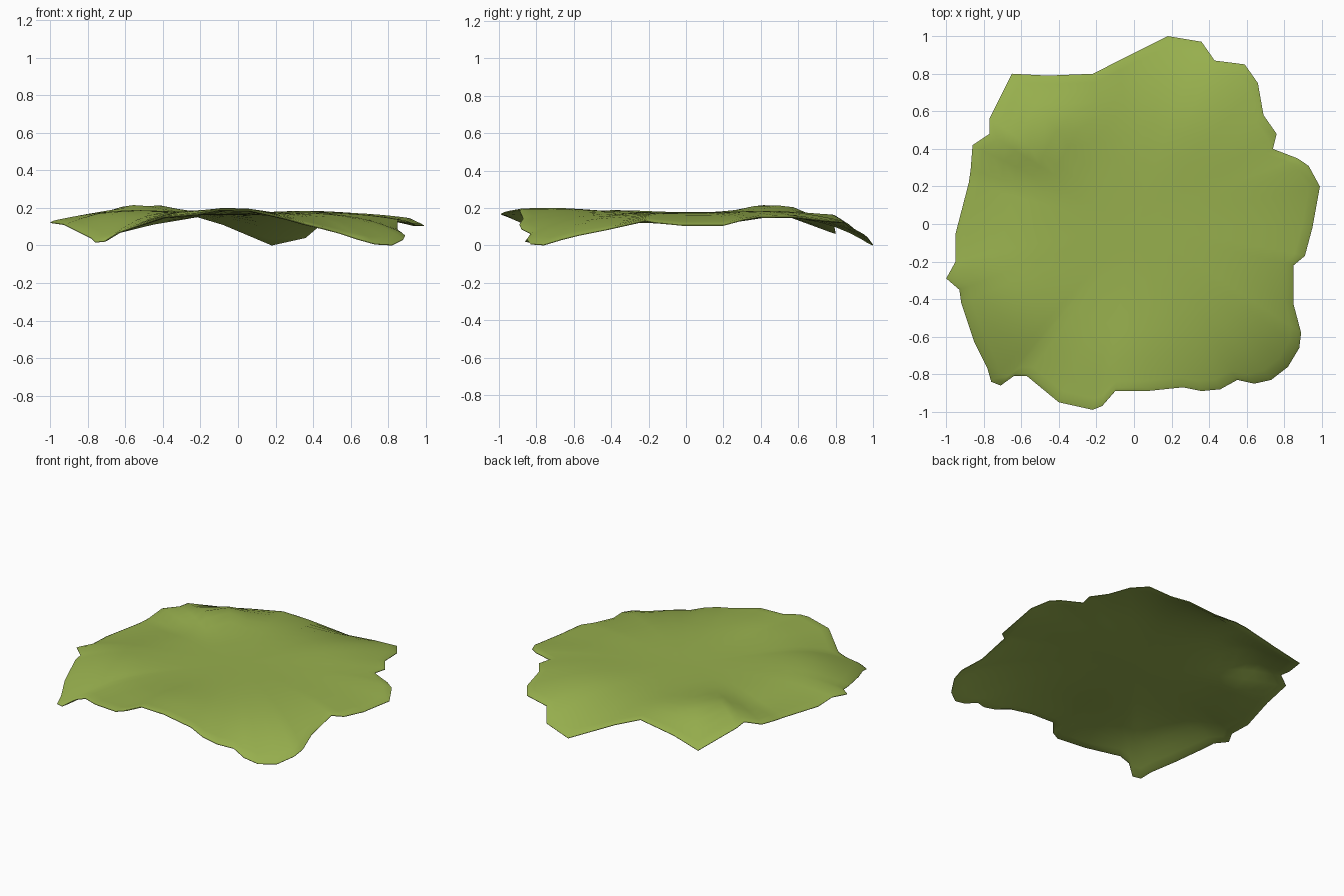
import bpy, bmesh, math

if "Cube" in bpy.data.objects:
    bpy.data.objects.remove(bpy.data.objects["Cube"])

# Ragged leaf rim, clockwise from the back lip: x, y, height
RIM = [
    (.18, 1.0, .0), (.36, .97, .04), (.43, .87, .10), (.59, .85, .12), (.66, .75, .13),
    (.69, .58, .15), (.76, .48, .15), (.74, .40, .15), (.87, .35, .14), (.93, .31, .135),
    (.99, .20, .105), (.95, -.02, .105), (.91, -.17, .12), (.85, -.22, .13), (.85, -.43, .08),
    (.89, -.58, .05), (.88, -.66, .03), (.82, -.76, .0), (.73, -.83, .005), (.64, -.85, .03),
    (.55, -.83, .06), (.46, -.88, .085), (.36, -.89, .11), (.26, -.87, .14), (.07, -.89, .185),
    (-.10, -.89, .19), (-.17, -.97, .175), (-.22, -.99, .165), (-.40, -.95, .15), (-.57, -.81, .09),
    (-.64, -.81, .065), (-.71, -.86, .02), (-.76, -.84, .015), (-.78, -.77, .035), (-.85, -.63, .07),
    (-.92, -.42, .105), (-.93, -.35, .11), (-1.0, -.29, .12), (-.95, -.20, .12), (-.95, -.05, .115),
    (-.88, .22, .125), (-.87, .29, .13), (-.86, .42, .15), (-.77, .48, .165), (-.77, .56, .155),
    (-.65, .80, .062), (-.46, .79, .11), (-.22, .80, .155), (-.08, .87, .11),
]
# Soft swells and hollows: x, y, radius, amount
BUMPS = [(-.52, .52, .21, .07), (-.68, .25, .16, -.025), (-.05, -.72, .25, .018),
         (.38, .5, .25, .012), (.1, .1, .4, -.006), (-.66, -.45, .25, .035)]
FRACTIONS = [.15, .3, .42, .54, .64, .73, .81, .88, .94, .98, 1]
PLATEAU = .172


def height(x, y, t, rim_z):
    z = PLATEAU + (rim_z - PLATEAU) * t ** 4
    fade = 1 - t ** 6
    for bx, by, r, a in BUMPS:
        z += fade * a * math.exp(-((x - bx) ** 2 + (y - by) ** 2) / r ** 2)
    return z


# Leaf sheet: concentric copies of the rim, shrinking to the middle
bm = bmesh.new()
n = len(RIM)
rings = []
for t in FRACTIONS:
    ring = []
    for i in range(n):
        # inner rings lose the ragged detail of the rim
        w = .25 * (1 - t)
        p, c, q = RIM[i - 1], RIM[i], RIM[(i + 1) % n]
        x, y, z = ((1 - 2 * w) * c[k] + w * (p[k] + q[k]) for k in range(3))
        x, y = x * t, y * t
        ring.append(bm.verts.new((x, y, height(x, y, t, z))))
    rings.append(ring)
middle = bm.verts.new((0, 0, height(0, 0, 0, PLATEAU)))
for i in range(n):
    j = (i + 1) % n
    bm.faces.new((middle, rings[0][j], rings[0][i]))
    for a, b in zip(rings, rings[1:]):
        bm.faces.new((a[i], a[j], b[j], b[i]))
for f in bm.faces:
    f.smooth = True
bmesh.ops.recalc_face_normals(bm, faces=bm.faces)
bm.normal_update()
if middle.normal.z < 0:
    bmesh.ops.reverse_faces(bm, faces=bm.faces)
bm.verts.index_update()
rim_ids = [v.index for v in rings[-1]]
mesh = bpy.data.meshes.new("leaf")
bm.to_mesh(mesh)
bm.free()
leaf = bpy.data.objects.new("leaf", mesh)
bpy.context.collection.objects.link(leaf)

green = bpy.data.materials.new("leaf green")
green.diffuse_color = (.31, .43, .075, 1)
green.use_nodes = True
green.node_tree.nodes["Principled BSDF"].inputs["Base Color"].default_value = green.diffuse_color
mesh.materials.append(green)

# Thin body tapering at the rim, with its lowest points on the ground
group = leaf.vertex_groups.new(name="body")
group.add(range(len(mesh.vertices)), 1, 'REPLACE')
group.add(rim_ids, .25, 'REPLACE')
solid = leaf.modifiers.new("thickness", 'SOLIDIFY')
solid.thickness = .014
solid.offset = 0
solid.vertex_group = "body"
bpy.context.view_layer.objects.active = leaf
leaf.select_set(True)
bpy.ops.object.modifier_apply(modifier=solid.name)
low = min(v.co.z for v in mesh.vertices)
for v in mesh.vertices:
    v.co.z -= low
bpy.ops.object.shade_smooth_by_angle(angle=math.radians(50))
